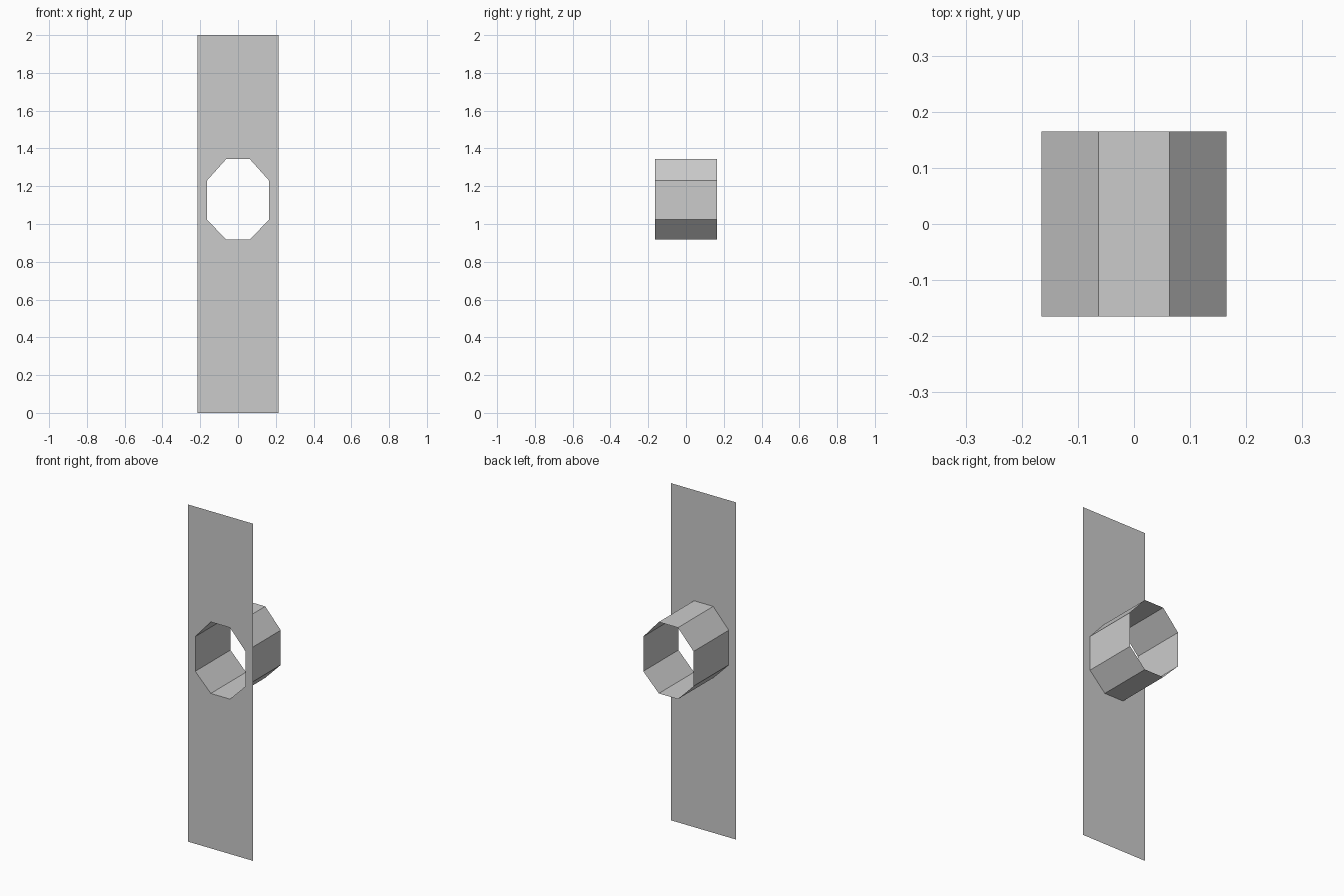
import bpy

if "Cube" in bpy.data.objects:
    bpy.data.objects.remove(bpy.data.objects["Cube"])

FRONT, BACK = -0.165, 0.165
HALF_W, HEIGHT = 0.214, 2.0
# right half of the octagonal opening (x, z), top to bottom
HALF_OCT = [(0.063, 1.343), (0.165, 1.229), (0.165, 1.023), (0.063, 0.919)]


def add_mesh(name, verts, faces):
    mesh = bpy.data.meshes.new(name)
    mesh.from_pydata(verts, [], faces)
    mesh.update()
    obj = bpy.data.objects.new(name, mesh)
    bpy.context.collection.objects.link(obj)
    return obj


# Flat panel: half outline wrapping around the opening, mirrored across x = 0
top, bottom = HALF_OCT[0][1], HALF_OCT[-1][1]
outline = [(0, 0), (HALF_W, 0), (HALF_W, HEIGHT), (0, HEIGHT), (0, top)]
outline += HALF_OCT + [(0, bottom)]
panel = add_mesh("panel", [(x, FRONT, z) for x, z in outline],
                 [tuple(range(len(outline)))])
mirror = panel.modifiers.new("mirror", 'MIRROR')
mirror.use_axis[0] = True
mirror.use_clip = True

# Open octagonal tube running back from the opening
ring = HALF_OCT + [(-x, z) for x, z in reversed(HALF_OCT)]
n = len(ring)
verts = [(x, y, z) for y in (FRONT, BACK) for x, z in ring]
faces = [(i, i + n, (i + 1) % n + n, (i + 1) % n) for i in range(n)]
tube = add_mesh("tube", verts, faces)
